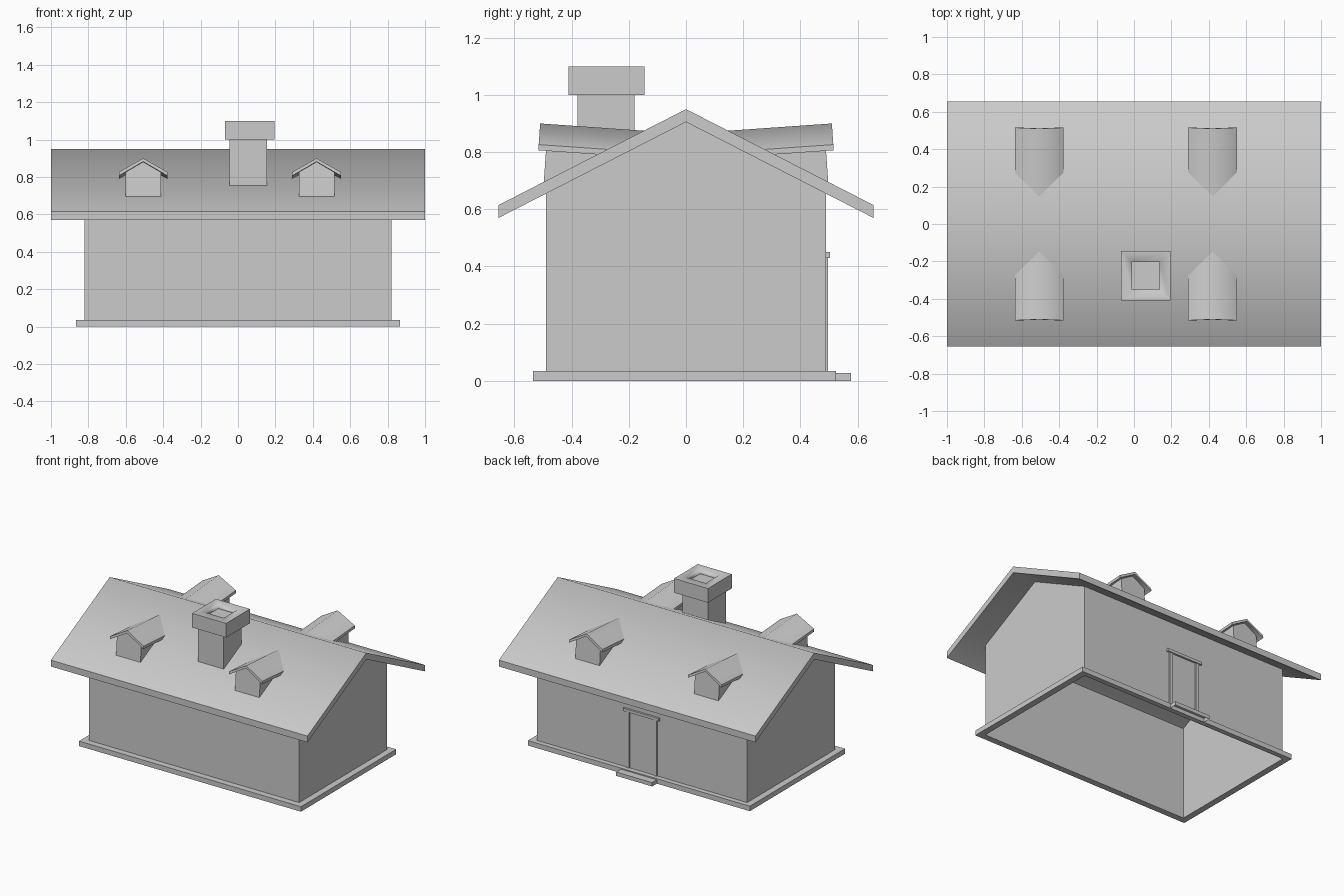
import bpy, bmesh, math
from mathutils import Matrix, Vector

old = bpy.data.objects.get("Cube")
if old:
    bpy.data.objects.remove(old, do_unlink=True)

GREY = (0.6, 0.6, 0.6, 1)
mat = bpy.data.materials.new("plain grey")
mat.use_nodes = True
mat.diffuse_color = GREY
mat.node_tree.nodes["Principled BSDF"].inputs["Base Color"].default_value = GREY

EAVE_Y, EAVE_Z, RIDGE_Z, THICK = 0.655, 0.615, 0.95, 0.045
PITCH = (RIDGE_Z - EAVE_Z) / EAVE_Y


def finish(name, bm):
    mesh = bpy.data.meshes.new(name)
    bm.to_mesh(mesh)
    bm.free()
    mesh.materials.append(mat)
    obj = bpy.data.objects.new(name, mesh)
    bpy.context.collection.objects.link(obj)
    return obj


def prism(points):
    """Closed prism between two matching rings: points(end) gives the ring."""
    bm = bmesh.new()
    a, b = ([bm.verts.new(p) for p in points(end)] for end in (0, 1))
    n = len(a)
    bm.faces.new(a)
    bm.faces.new(b[::-1])
    for i in range(n):
        j = (i + 1) % n
        bm.faces.new((a[i], b[i], b[j], a[j]))
    bmesh.ops.recalc_face_normals(bm, faces=bm.faces)
    return bm


def along_x(profile, x0, x1):
    return prism(lambda end: [((x0, x1)[end], y, z) for y, z in profile])


def along_y(profile, y0, y1):
    return prism(lambda end: [(x, (y0, y1)[end], z) for x, z in profile])


def box(x0, x1, y0, y1, z0, z1):
    return along_x([(y0, z0), (y1, z0), (y1, z1), (y0, z1)], x0, x1)


def drop_bottom(bm):
    bmesh.ops.delete(bm, geom=[f for f in bm.faces if f.normal.z < -0.9], context='FACES')


def trim_to_roof(bm, side):
    """Cut away what would hang below the roof skin on one slope."""
    bmesh.ops.bisect_plane(bm, geom=bm.verts[:] + bm.edges[:] + bm.faces[:],
                           plane_co=(0, 0, RIDGE_Z - 0.01),
                           plane_no=(0, side * PITCH, 1), clear_inner=True)


def smooth_slopes(bm):
    for f in bm.faces:
        f.smooth = abs(f.normal.z) > 0.75


# Hollow walls with gable ends, open below and under the roof
W, D = 0.82, 0.49
wall_top = RIDGE_Z - THICK - PITCH * D
bm = along_x([(-D, 0), (D, 0), (D, wall_top), (0, RIDGE_Z - THICK), (-D, wall_top)], -W, W)
bmesh.ops.delete(bm, geom=[f for f in bm.faces if abs(f.normal.z) > 0.5], context='FACES')
finish("walls", bm)

# Foundation ledge around the walls
for name, dims in {
    "foundation_front": (-0.865, 0.865, -0.535, -D),
    "foundation_back": (-0.865, 0.865, D, 0.525),
    "foundation_left": (W, 0.865, -D, D),
    "foundation_right": (-0.865, -W, -D, D),
}.items():
    finish(name, box(*dims, 0, 0.035))

# Main roof
bm = along_x([(-EAVE_Y, EAVE_Z), (0, RIDGE_Z), (EAVE_Y, EAVE_Z),
              (EAVE_Y, EAVE_Z - THICK), (0, RIDGE_Z - THICK), (-EAVE_Y, EAVE_Z - THICK)], -1, 1)
smooth_slopes(bm)
finish("roof", bm)

# Dormers, modelled facing the front, tipped up slightly, then turned for the back
tip = Matrix.Translation((0, -0.51, 0.9)) @ Matrix.Rotation(math.radians(-4), 4, 'X') \
    @ Matrix.Translation((0, 0.51, -0.9))
for side, place in ((-1, "front"), (1, "back")):
    for x, hand in ((-0.507, "right"), (0.42, "left")):
        body = along_y([(-0.095, 0.6), (0.095, 0.6), (0.095, 0.835), (0, 0.89), (-0.095, 0.835)],
                       -0.483, 0)
        cover = along_y([(-0.13, 0.826), (0, 0.9), (0.13, 0.826),
                         (0.13, 0.806), (0, 0.882), (-0.13, 0.806)], -0.51, 0)
        for bm, part in ((body, "dormer_body"), (cover, "dormer_roof")):
            turn = Matrix.Rotation(math.pi if side > 0 else 0, 4, 'Z')
            bm.transform(Matrix.Translation((x, 0, 0)) @ turn @ tip)
            trim_to_roof(bm, side)
            bm.normal_update()
            if part == "dormer_roof":
                smooth_slopes(bm)
            finish(f"{part}_{place}_{hand}", bm)

# Chimney shaft and cap with a square flue
bm = box(-0.045, 0.155, -0.38, -0.18, 0.6, 1.0)
trim_to_roof(bm, -1)
finish("chimney_shaft", bm)

bm = box(-0.07, 0.195, -0.41, -0.145, 1.0, 1.1)
bm.normal_update()
top = max(bm.faces, key=lambda f: f.calc_center_median().z)
ring = bmesh.ops.inset_region(bm, faces=[top], thickness=0.083)["faces"]
walls = bmesh.ops.inset_region(bm, faces=[top], thickness=0.0, depth=-0.03)["faces"]
for f in ring + walls:
    f.smooth = True
finish("chimney_cap", bm)

# Back door: jambs, lintel and hollow step
for s, hand in ((-1, "right"), (1, "left")):
    x0, x1 = sorted((s * 0.095, s * 0.12))
    finish(f"door_jamb_{hand}", box(x0, x1, D, 0.497, 0.035, 0.43))
finish("door_lintel", box(-0.14, 0.14, D, 0.504, 0.43, 0.45))
bm = box(-0.14, 0.14, 0.525, 0.577, 0, 0.027)
bm.normal_update()
drop_bottom(bm)
finish("door_step", bm)
